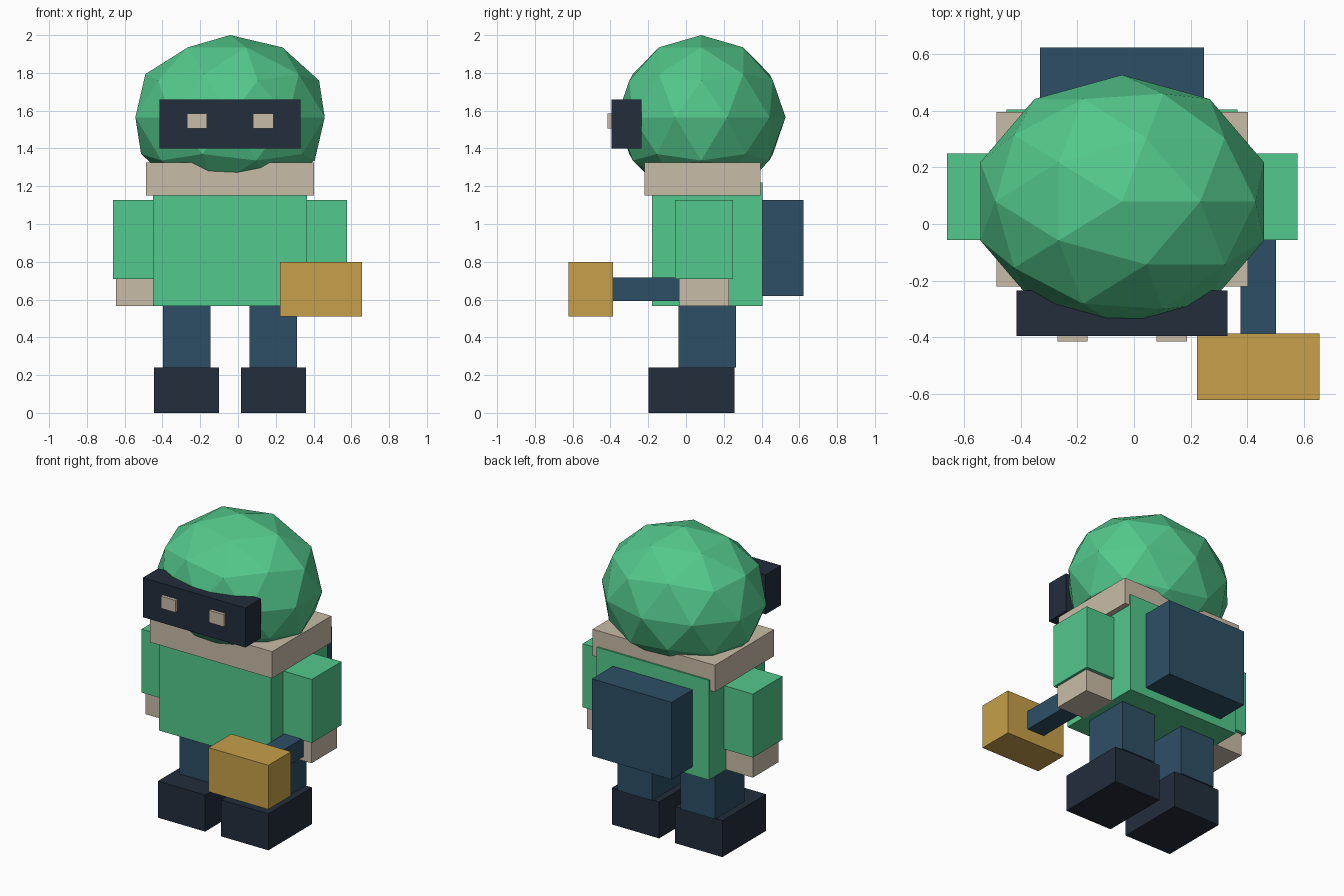
import bpy
import bmesh
from mathutils import Matrix, Vector

cube = bpy.data.objects.get("Cube")
if cube:
    bpy.data.objects.remove(cube, do_unlink=True)

MID = -0.042  # the body's mirror plane in x


def make_material(name, hex_code):
    srgb = [int(hex_code[i:i + 2], 16) / 255 for i in (0, 2, 4)]
    colour = [((c + 0.055) / 1.055) ** 2.4 for c in srgb] + [1]
    mat = bpy.data.materials.new(name)
    mat.use_nodes = True
    mat.diffuse_color = colour
    mat.node_tree.nodes["Principled BSDF"].inputs["Base Color"].default_value = colour
    return mat


green = make_material("green", "53C88C")
tan = make_material("tan", "C9BCA8")
dark = make_material("dark navy", "222D3B")
blue = make_material("slate blue", "2D4F66")
gold = make_material("gold", "C7A04A")


def finish(name, bm, mat):
    mesh = bpy.data.meshes.new(name)
    bm.to_mesh(mesh)
    bm.free()
    mesh.materials.append(mat)
    obj = bpy.data.objects.new(name, mesh)
    bpy.context.collection.objects.link(obj)
    return obj


def box(name, mat, x, y, z):
    """Box from its (low, high) range on each axis."""
    ranges = (x, y, z)
    centre = Vector([(lo + hi) / 2 for lo, hi in ranges])
    size = Vector([hi - lo for lo, hi in ranges])
    bm = bmesh.new()
    bmesh.ops.create_cube(bm, size=1, matrix=Matrix.LocRotScale(centre, None, size))
    return finish(name, bm, mat)


def pair(name, mat, x, y, z):
    """Left and right boxes; x is the distance range from the mirror plane."""
    box("left_" + name, mat, (MID + x[0], MID + x[1]), y, z)
    box("right_" + name, mat, (MID - x[1], MID - x[0]), y, z)


def centred(name, mat, half, y, z):
    box(name, mat, (MID - half, MID + half), y, z)


# Faceted head
bm = bmesh.new()
bmesh.ops.create_icosphere(bm, subdivisions=2, radius=1, matrix=Matrix.LocRotScale(
    Vector((MID, 0.08, 1.565)), None, Vector((0.527, 0.447, 0.435))))
finish("head", bm, green)

# Mask and eyes
centred("mask", dark, 0.373, (-0.395, -0.235), (1.4, 1.66))
pair("eye", tan, (0.122, 0.229), (-0.415, -0.39), (1.505, 1.585))

# Body, collar and backpack
centred("torso", green, 0.408, (-0.18, 0.405), (0.565, 1.22))
centred("collar", tan, 0.444, (-0.22, 0.395), (1.15, 1.325))
centred("backpack", blue, 0.29, (0.4, 0.623), (0.62, 1.127))

# Arms
pair("sleeve", green, (0.4, 0.619), (-0.057, 0.25), (0.71, 1.127))
pair("hand", tan, (0.4, 0.603), (-0.038, 0.227), (0.565, 0.712))

# Legs
pair("leg", blue, (0.103, 0.355), (-0.04, 0.265), (0.24, 0.57))
pair("boot", dark, (0.058, 0.402), (-0.198, 0.256), (0, 0.24))

# Hammer held in the left hand
box("hammer_handle", blue, (0.377, 0.502), (-0.39, 0.0), (0.592, 0.716))
box("hammer_head", gold, (0.222, 0.656), (-0.622, -0.387), (0.51, 0.8))
